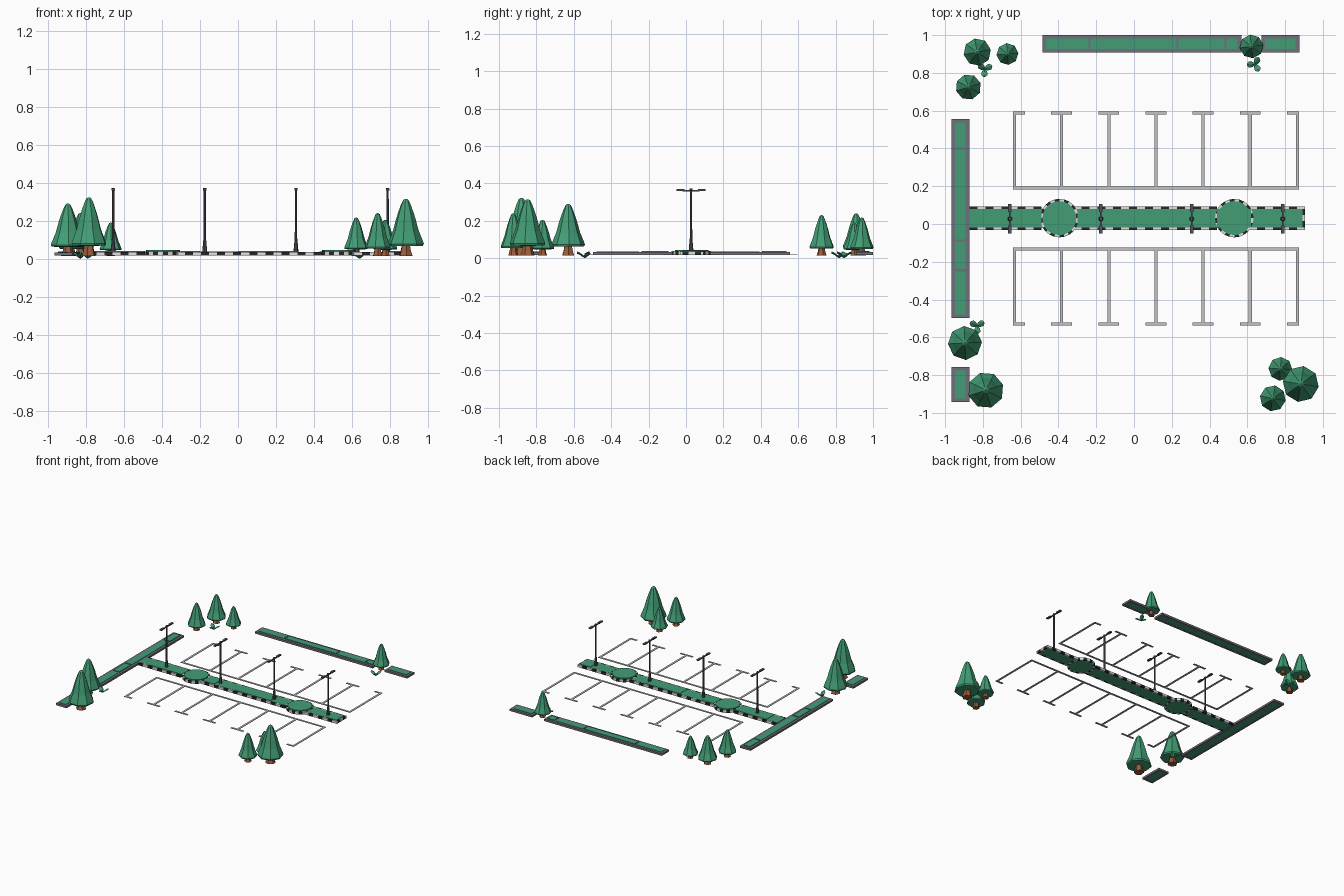
import bpy, bmesh, math, random
from mathutils import Matrix, Vector

if "Cube" in bpy.data.objects:
    bpy.data.objects.remove(bpy.data.objects["Cube"])
random.seed(4)

def material(name, c):
    m = bpy.data.materials.new(name)
    m.diffuse_color = (*c, 1)
    m.use_nodes = True
    m.node_tree.nodes["Principled BSDF"].inputs["Base Color"].default_value = m.diffuse_color
    return m

GREEN = material("leaf green", (0.055, 0.34, 0.18))
KERB = material("kerb grey", (0.16, 0.16, 0.20))
LINE = material("line paint", (0.55, 0.55, 0.55))
BARK = material("bark brown", (0.33, 0.11, 0.045))
LAMP = material("lamp grey", (0.085, 0.085, 0.115))
BLACK = material("stripe black", (0.02, 0.02, 0.022))
WHITE = material("stripe white", (0.75, 0.75, 0.75))

def finish(name, bm, mats):
    bmesh.ops.recalc_face_normals(bm, faces=bm.faces)
    me = bpy.data.meshes.new(name)
    bm.to_mesh(me)
    bm.free()
    for m in mats:
        me.materials.append(m)
    ob = bpy.data.objects.new(name, me)
    bpy.context.collection.objects.link(ob)
    return ob

def prism(bm, pts, z0, z1, mi=0):
    lo = [bm.verts.new((x, y, z0)) for x, y in pts]
    hi = [bm.verts.new((x, y, z1)) for x, y in pts]
    n = len(pts)
    fs = [bm.faces.new(lo[::-1]), bm.faces.new(hi)]
    fs += [bm.faces.new((lo[i], lo[(i + 1) % n], hi[(i + 1) % n], hi[i])) for i in range(n)]
    for f in fs:
        f.material_index = mi

def box(bm, x0, x1, y0, y1, z0, z1, mi=0):
    prism(bm, [(x0, y0), (x1, y0), (x1, y1), (x0, y1)], z0, z1, mi)

def lathe(bm, prof, n, c, rot=0, mi=0):
    """Faceted solid of revolution from (radius, z) points."""
    rings = [[bm.verts.new((c[0] + r * math.cos(rot + math.tau * i / n),
                            c[1] + r * math.sin(rot + math.tau * i / n), z))
              for i in range(n)] for r, z in prof]
    fs = [bm.faces.new(rings[0][::-1]), bm.faces.new(rings[-1])]
    for a, b in zip(rings, rings[1:]):
        fs += [bm.faces.new((a[i], a[(i + 1) % n], b[(i + 1) % n], b[i])) for i in range(n)]
    for f in fs:
        f.material_index = mi

# parking bay lines
bm = bmesh.new()
W, Z0, Z1 = 0.008, 0.017, 0.021
bays = [-0.633 + 0.2497 * i for i in range(7)]
for back, tip in ((0.19, 0.587), (-0.133, -0.53)):
    s = 1 if tip > back else -1
    box(bm, bays[0] - W, bays[-1] + W, back - W, back + W, Z0, Z1)
    for i, x in enumerate(bays):
        box(bm, x - W, x + W, min(back + s * W, tip - s * W), max(back + s * W, tip - s * W), Z0, Z1)
        box(bm, x - (0.055 if i else W), x + (0.055 if i < 6 else W), tip - W, tip + W, Z0, Z1)
finish("bay_lines", bm, [LINE])

# edge planters: kerb frame, cross bars and hedge blocks
def planter(name, x0, x1, y0, y1, cuts=()):
    k, h = 0.019, 0.033
    bm = bmesh.new()
    box(bm, x0, x1, y0, y0 + k, 0.017, h)
    box(bm, x0, x1, y1 - k, y1, 0.017, h)
    box(bm, x0, x0 + k, y0 + k, y1 - k, 0.017, h)
    box(bm, x1 - k, x1, y0 + k, y1 - k, 0.017, h)
    along_x = x1 - x0 > y1 - y0
    a, b = (x0, x1) if along_x else (y0, y1)
    stops = [a + k, *cuts, b - k]
    for i, (p, q) in enumerate(zip(stops, stops[1:])):
        top = 0.036 + 0.003 * (i % 2)
        p += 0.006 if i else 0
        q -= 0.006 if i < len(cuts) else 0
        if along_x:
            box(bm, p, q, y0 + k, y1 - k, 0.018, top, 1)
        else:
            box(bm, x0 + k, x1 - k, p, q, 0.018, top, 1)
    for c in cuts:
        if along_x:
            box(bm, c - 0.006, c + 0.006, y0 + k, y1 - k, 0.018, h)
        else:
            box(bm, x0 + k, x1 - k, c - 0.006, c + 0.006, 0.018, h)
    finish(name, bm, [KERB, GREEN])

planter("left_planter", -0.966, -0.872, -0.497, 0.557, (-0.245, -0.087, 0.40))
planter("left_short_planter", -0.966, -0.872, -0.943, -0.757)
planter("back_planter", -0.484, 0.568, 0.908, 1.0, (-0.235, 0.23, 0.485))
planter("back_short_planter", 0.675, 0.875, 0.908, 1.0)

# central island: striped kerb, round beds and hedge blocks
CY, HW, K = 0.031, 0.062, 0.013
X0, X1 = -0.871, 0.905
beds = (-0.395, 0.531)
bm = bmesh.new()
n = 42
step = (X1 - X0) / n
for s in (-1, 1):
    ya, yb = sorted((CY + s * HW, CY + s * (HW - K)))
    for i in range(n):
        x = X0 + i * step
        if all(abs(x + step / 2 - c) > 0.085 for c in beds):
            box(bm, x, x + step, ya, yb, 0.017, 0.036, i % 2)
for i in range(3):
    d = 2 * (HW - K) / 3
    y = CY - HW + K + i * d
    box(bm, X1 - K, X1, y, y + d, 0.017, 0.036, i % 2)
for c in beds:
    m = 24
    for i in range(m):
        a, b = math.tau * i / m, math.tau * (i + 1) / m
        prism(bm, [(c + r * math.cos(t), CY + r * math.sin(t))
                   for r, t in ((0.088, a), (0.102, a), (0.102, b), (0.088, b))], 0.017, 0.038, i % 2)
finish("striped_kerb", bm, [BLACK, WHITE])

bm = bmesh.new()
stops = [X0, -0.775, -0.49, -0.30, -0.2, 0.0, 0.3, 0.44, 0.62, 0.8, X1 - K]
for i, (p, q) in enumerate(zip(stops, stops[1:])):
    box(bm, p, q, CY - HW + K, CY + HW - K, 0.018, 0.037 + 0.003 * (i % 2))
for c in beds:
    lathe(bm, [(0.09, 0.018), (0.09, 0.045)], 20, (c, CY))
finish("island_hedge", bm, [GREEN])

# double-armed street lamps
for x in (-0.657, -0.175, 0.305, 0.787):
    bm = bmesh.new()
    c = (x, 0.027)
    lathe(bm, [(0.013, 0.03), (0.012, 0.05), (0.008, 0.095), (0.0065, 0.11), (0.006, 0.362),
               (0.009, 0.364), (0.008, 0.372)], 8, c)
    box(bm, x - 0.004, x + 0.004, c[1] - 0.045, c[1] + 0.045, 0.358, 0.366)
    for s in (-1, 1):
        ya, yb = sorted((c[1] + s * 0.036, c[1] + s * 0.078))
        box(bm, x - 0.009, x + 0.009, ya, yb, 0.36, 0.369)
    finish("street_lamp", bm, [LAMP])

# trees: flared trunk and layered eight-sided crown (x, y, radius, top)
CROWN = [(0.45, .175), (0.95, .18), (1.0, .215), (0.94, .27), (0.72, .44), (0.64, .53),
         (0.55, .64), (0.42, .77), (0.27, .90), (0.16, .975), (0.06, 1.0)]
for x, y, r, top in ((-0.83, 0.91, 0.073, 0.24), (-0.67, 0.90, 0.058, 0.19), (-0.877, 0.725, 0.068, 0.23),
                     (0.622, 0.94, 0.063, 0.217), (-0.895, -0.63, 0.09, 0.29), (-0.785, -0.88, 0.096, 0.323),
                     (0.775, -0.767, 0.063, 0.205), (0.883, -0.847, 0.096, 0.315), (0.735, -0.923, 0.069, 0.24)):
    bm = bmesh.new()
    z0 = 0.014
    h = top - z0
    rot = random.uniform(0, math.tau / 8)
    lathe(bm, [(r * 0.40, z0), (r * 0.30, z0 + 0.1 * h), (r * 0.25, z0 + 0.19 * h)], 6, (x, y), rot, 1)
    lathe(bm, [(r * a, z0 + h * b) for a, b in CROWN], 8, (x, y), rot)
    finish("tree", bm, [GREEN, BARK])

# small ground plants: three curved, pointed leaves each
for x, y in ((-0.79, 0.82), (0.64, 0.845), (-0.83, -0.54)):
    bm = bmesh.new()
    start = random.uniform(0, 2)
    for j in range(3):
        sec = [(0.0, 0.006, 0.0), (0.014, 0.014, 0.008), (0.03, 0.017, 0.02), (0.042, 0.006, 0.024)]
        M = Matrix.Translation((x, y, 0)) @ Matrix.Rotation(start + math.tau * j / 3, 4, 'Z')
        rows = [[bm.verts.new(M @ Vector(p)) for p in
                 ((d, -w, z + 0.006), (d, 0, z), (d, w, z + 0.006), (d, 0, z + 0.012))] for d, w, z in sec]
        for a, b in zip(rows, rows[1:]):
            for i in range(4):
                bm.faces.new((a[i], a[(i + 1) % 4], b[(i + 1) % 4], b[i]))
        bm.faces.new(rows[0][::-1])
        bm.faces.new(rows[-1])
    finish("ground_plant", bm, [GREEN])
